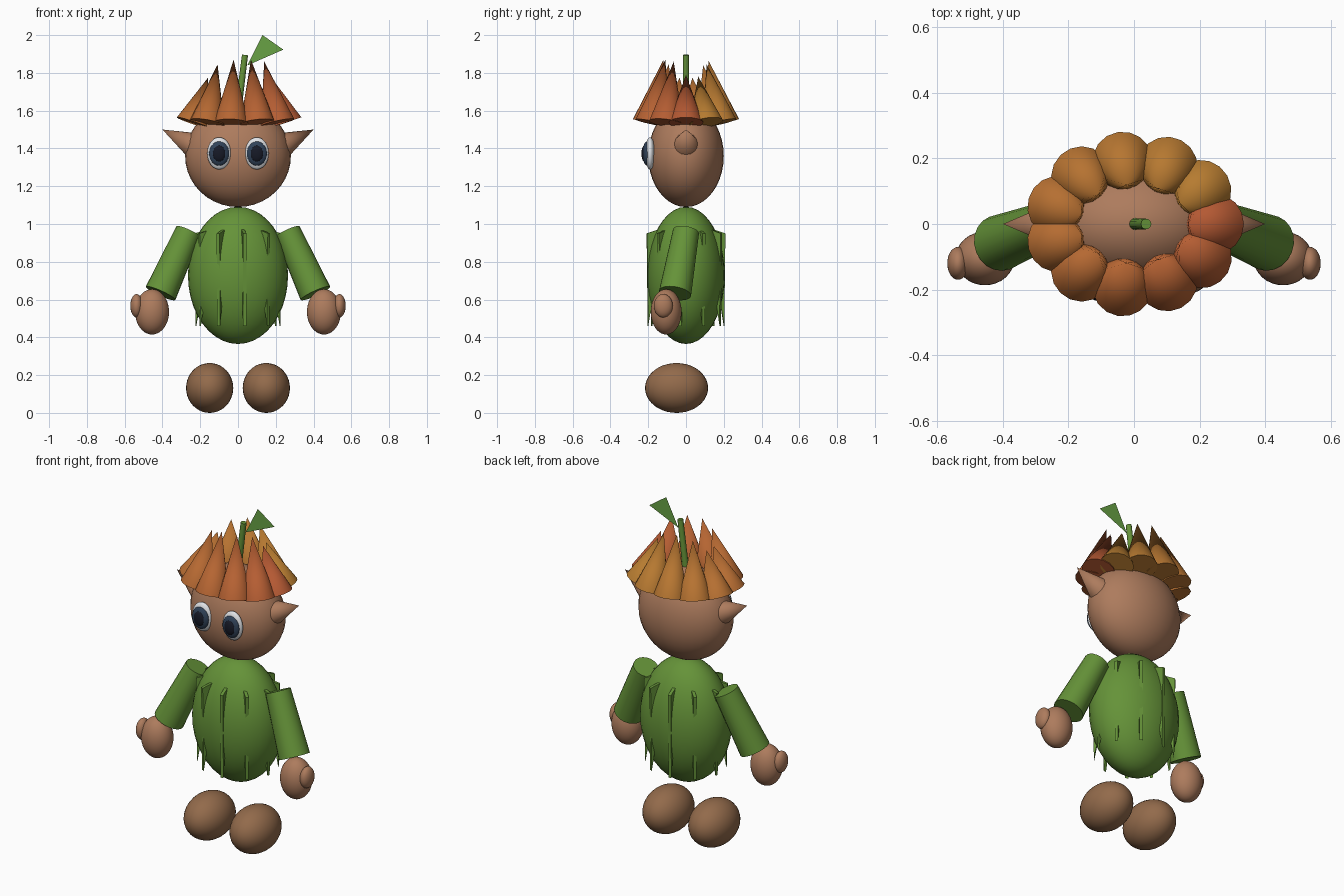
import bpy, bmesh
from math import sin, cos, radians, tau
from mathutils import Vector, Matrix

if "Cube" in bpy.data.objects:
    bpy.data.objects.remove(bpy.data.objects["Cube"])


def material(name, rgb):
    m = bpy.data.materials.new(name)
    m.diffuse_color = (*rgb, 1)
    m.use_nodes = True
    m.node_tree.nodes["Principled BSDF"].inputs["Base Color"].default_value = m.diffuse_color
    return m


SKIN = material("skin", (0.42, 0.20, 0.11))
FOOT = material("foot_brown", (0.29, 0.145, 0.07))
GREEN = material("leaf_green", (0.13, 0.29, 0.04))
BRIGHT = material("bright_leaf", (0.14, 0.36, 0.06))
WHITE = material("eye_white", (0.75, 0.77, 0.80))
IRIS = material("iris_dark", (0.03, 0.055, 0.10))
BLACK = material("pupil_black", (0.008, 0.01, 0.02))


def finish(name, bm, mat, smooth=True):
    me = bpy.data.meshes.new(name)
    bm.to_mesh(me)
    bm.free()
    me.materials.append(mat)
    ob = bpy.data.objects.new(name, me)
    bpy.context.collection.objects.link(ob)
    if smooth:
        bpy.ops.object.select_all(action='DESELECT')
        ob.select_set(True)
        bpy.context.view_layer.objects.active = ob
        bpy.ops.object.shade_smooth_by_angle(angle=radians(35))
    return ob


def ball(name, centre, radii, mat):
    bm = bmesh.new()
    bmesh.ops.create_uvsphere(bm, u_segments=32, v_segments=20, radius=1,
                              matrix=Matrix.Translation(centre) @ Matrix.Diagonal((*radii, 1)))
    return finish(name, bm, mat)


def taper(name, a, b, ra, rb, mat, sides=16):
    """Capped cone or cylinder from point a to point b."""
    a, b = Vector(a), Vector(b)
    rot = (b - a).to_track_quat('Z', 'Y').to_matrix().to_4x4()
    bm = bmesh.new()
    bmesh.ops.create_cone(bm, cap_ends=True, segments=sides, radius1=ra, radius2=rb,
                          depth=(b - a).length,
                          matrix=Matrix.Translation((a + b) / 2) @ rot)
    bmesh.ops.remove_doubles(bm, verts=bm.verts, dist=1e-5)
    return finish(name, bm, mat)


# Body and head
ball("body", (0, 0, 0.728), (0.265, 0.205, 0.363), GREEN)
ball("head", (0, 0, 1.36), (0.28, 0.20, 0.27), SKIN)

# Paired parts
for side, s in (("right", -1), ("left", 1)):
    ball(side + "_eye", (s * 0.1, -0.19, 1.374), (0.063, 0.027, 0.085), WHITE)
    ball(side + "_iris", (s * 0.1, -0.208, 1.373), (0.053, 0.021, 0.064), IRIS)
    ball(side + "_pupil", (s * 0.1, -0.22, 1.373), (0.034, 0.016, 0.043), BLACK)
    taper(side + "_ear", (s * 0.245, 0, 1.422), (s * 0.4, 0, 1.5), 0.066, 0, SKIN)
    taper(side + "_sleeve", (s * 0.41, -0.058, 0.633), (s * 0.262, 0, 0.96),
          0.086, 0.07, GREEN, 20)
    ball(side + "_hand", (s * 0.455, -0.105, 0.535), (0.09, 0.082, 0.12), SKIN)
    ball(side + "_thumb", (s * 0.537, -0.12, 0.567), (0.033, 0.05, 0.062), SKIN)
    ball(side + "_foot", (s * 0.15, -0.05, 0.132), (0.125, 0.167, 0.132), FOOT)

# Ragged leaf blades standing out of the tunic at shoulder and hem
for i in range(10):
    t = radians(9) + i * tau / 10
    out = Vector((0.232 * sin(t), -0.21 * cos(t), 0))
    tan = Vector((cos(t), sin(t), 0)) * 0.009
    bm = bmesh.new()
    rim = [(0.72, 0.97), (1.0, 0.95), (0.97, 0.46), (0.86, 0.60)]
    loops = [[bm.verts.new(out * r + tan * k + Vector((0, 0, z))) for r, z in rim]
             for k in (-1, 1)]
    bm.faces.new(loops[0])
    bm.faces.new(loops[1][::-1])
    for j in range(4):
        n = (j + 1) % 4
        bm.faces.new((loops[0][j], loops[1][j], loops[1][n], loops[0][n]))
    bmesh.ops.recalc_face_normals(bm, faces=bm.faces)
    finish("tunic_leaf_%d" % i, bm, GREEN, smooth=False)

# Hat: ring of leaning cones, fading from gold to red
heights = [1.79, 1.78, 1.845, 1.865, 1.84, 1.775, 1.775, 1.845, 1.87, 1.87, 1.86]
gold, red = Vector((0.47, 0.20, 0.03)), Vector((0.46, 0.10, 0.033))
for i, top in enumerate(heights):
    t = i * tau / 11
    mix = ((i - 1) % 11) / 10
    taper("hat_petal_%d" % i,
          (0.248 * cos(t), 0.194 * sin(t), 1.536),
          (0.165 * cos(t), 0.12 * sin(t), top),
          0.092, 0, material("petal_%d" % i, gold.lerp(red, mix)))

# Stem and its flat leaf
taper("stem", (0, 0, 1.6), (0.037, 0, 1.895), 0.018, 0.016, GREEN, 12)
bm = bmesh.new()
bm.faces.new([bm.verts.new(p) for p in
              ((0.05, 0, 1.84), (0.24, 0, 1.923), (0.13, 0, 2.0))])
finish("stem_leaf", bm, BRIGHT, smooth=False)
